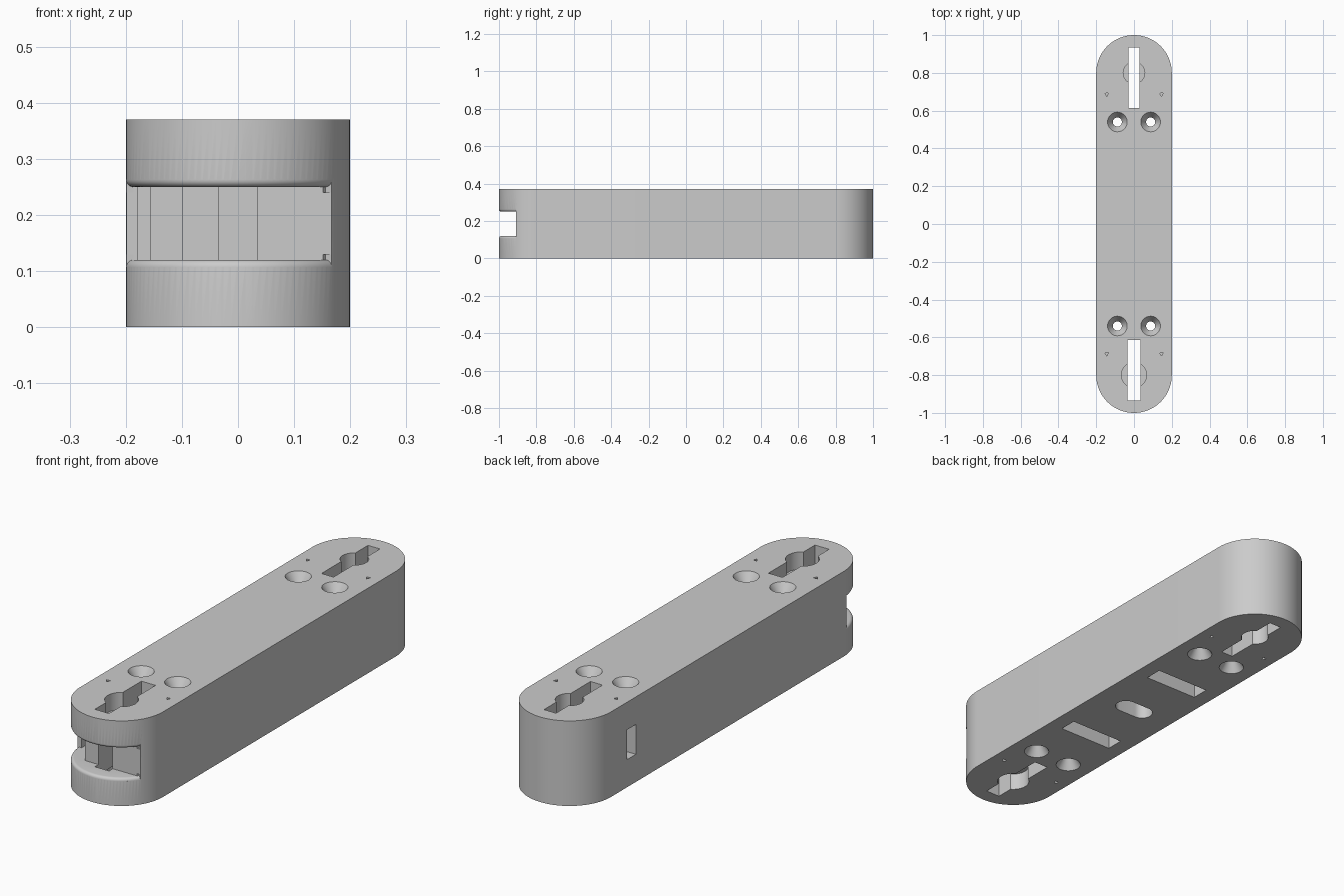
import bpy, bmesh, math

if "Cube" in bpy.data.objects:
    bpy.data.objects.remove(bpy.data.objects["Cube"])

grey = bpy.data.materials.new("light grey")
grey.diffuse_color = (0.6, 0.6, 0.6, 1)
grey.use_nodes = True
grey.node_tree.nodes["Principled BSDF"].inputs["Base Color"].default_value = grey.diffuse_color

W, H, C = 0.2, 0.37, 0.8      # half width, height, end arc centre
Z0, Z1 = 0.12, 0.25           # cable channel height range


def loft(name, rings, closed=False):
    """Skin matching rings of points and cap the first and last."""
    bm = bmesh.new()
    vs = [[bm.verts.new(p) for p in r] for r in rings]
    n = len(vs[0])
    for a, b in zip(vs, vs[1:]):
        for i in range(n):
            j = (i + 1) % n
            bm.faces.new((a[i], a[j], b[j], b[i]))
    bm.faces.new(vs[0][::-1])
    bm.faces.new(vs[-1])
    bmesh.ops.recalc_face_normals(bm, faces=bm.faces)
    me = bpy.data.meshes.new(name)
    bm.to_mesh(me)
    bm.free()
    me.materials.append(grey)
    ob = bpy.data.objects.new(name, me)
    bpy.context.collection.objects.link(ob)
    return ob


def prism(name, pts, z0, z1):
    return loft(name, [[(x, y, z) for x, y in pts] for z in (z0, z1)])


def box(name, x0, x1, y0, y1, z0, z1):
    return prism(name, [(x0, y0), (x1, y0), (x1, y1), (x0, y1)], z0, z1)


def circle(x, y, r, n=40, turn=0.0):
    return [(x + r * math.cos(turn + math.tau * i / n),
             y + r * math.sin(turn + math.tau * i / n)) for i in range(n)]


def capsule(r, half, along_y, n=32):
    pts = []
    for s in (1, -1):
        for i in range(n + 1):
            a = math.pi * i / n
            u, v = s * r * math.cos(a), s * (half + r * math.sin(a))
            pts.append((u, v) if along_y else (v, -u))
    return pts


def lathe(name, x, y, prof):
    return loft(name, [[(px, py, z) for px, py in circle(x, y, r)] for r, z in prof])


body = prism("bar_body", capsule(W, C, True, 48), 0, H)
cuts = []

# front notch, open to the left, leading into the cable channel
cuts.append(box("notch_cut", -0.3, 0.3, -1.1, -0.91, Z0, Z1))
cuts.append(box("channel_mouth_cut", -0.3, -0.1, -1.05, -0.82, Z0, Z1))
cuts.append(box("channel_front_cut", -0.178, -0.1, -1.02, -0.55, Z0, Z1))
cuts.append(box("channel_cut", -0.155, -0.1, -0.6, 0.69, Z0, Z1))
cuts.append(box("channel_exit_cut", -0.3, -0.12, 0.63, 0.69, Z0, Z1))

# rounded lips of the notch
R = 0.013
for side, zb in ((1, Z1), (-1, Z0)):
    prof = [(W - R, zb - side * 0.01)]
    for i in range(6):
        a = math.pi / 2 * i / 5
        prof.append((W - R + R * math.sin(a), zb + side * R * (1 - math.cos(a))))
    prof += [(W + 0.02, zb + side * R), (W + 0.02, zb - side * 0.01)]
    rings = []
    for k in range(41):
        t = math.radians(-33.4 + (-174.3 + 33.4) * k / 40)
        rings.append([(r * math.cos(t), -C + r * math.sin(t), z) for r, z in prof])
    cuts.append(loft("lip_cut", rings))

# through slots with round pockets above and below
for s, hw, r, d in ((-1, 0.034, 0.067, 0.075), (1, 0.029, 0.057, 0.1)):
    y0, y1 = sorted((s * 0.615, s * 0.935))
    cuts.append(box("slot_cut", -hw, hw, y0, y1, -0.1, H + 0.1))
    cuts.append(prism("pocket_cut", circle(0, s * C, r), H - d, H + 0.1))
    cuts.append(prism("pocket_cut", circle(0, s * C, r), -0.1, d))

# countersunk screw holes and tiny corner marks
for sx in (-1, 1):
    for sy in (-1, 1):
        cuts.append(lathe("screw_hole_cut", sx * 0.088, sy * 0.54, [
            (0.055, -0.005), (0.024, 0.045), (0.024, H - 0.045), (0.055, H + 0.005)]))
        for z0, z1 in ((-0.02, 0.02), (H - 0.02, H + 0.02)):
            cuts.append(prism("mark_cut", circle(sx * 0.145, sy * 0.687, 0.011, 3, 0.6), z0, z1))

# underside: two cross slots and a central oblong recess
for s in (-1, 1):
    cuts.append(box("cross_slot_cut", -0.13, 0.13, s * 0.283 - 0.039, s * 0.283 + 0.039, -0.1, 0.09))
cuts.append(prism("oblong_cut", capsule(0.045, 0.044, False, 20), -0.1, 0.09))

# carve everything out of the bar
bpy.context.view_layer.objects.active = body
body.select_set(True)
for c in cuts:
    c.hide_render = True
    m = body.modifiers.new("cut", "BOOLEAN")
    m.operation, m.solver, m.object = "DIFFERENCE", "EXACT", c
    bpy.ops.object.modifier_apply(modifier=m.name)
for c in cuts:
    bpy.data.objects.remove(c, do_unlink=True)
bpy.ops.object.shade_smooth_by_angle(angle=math.radians(30))
